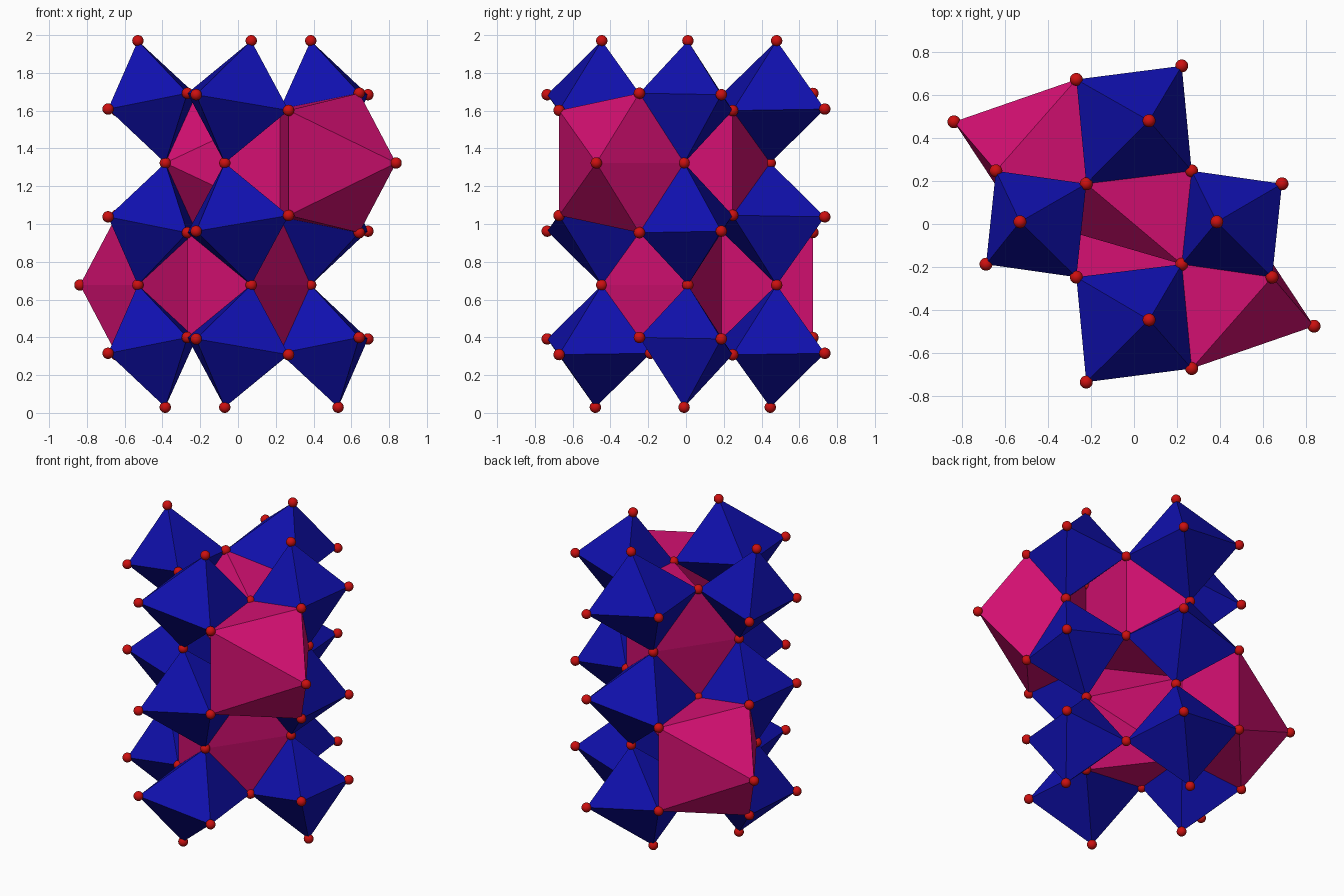
import bpy, bmesh
from mathutils import Vector

if "Cube" in bpy.data.objects:
    bpy.data.objects.remove(bpy.data.objects["Cube"], do_unlink=True)


def material(name, rgb, rough=0.6):
    m = bpy.data.materials.new(name)
    m.use_nodes = True
    m.diffuse_color = (*rgb, 1)
    bsdf = m.node_tree.nodes["Principled BSDF"]
    bsdf.inputs["Base Color"].default_value = (*rgb, 1)
    bsdf.inputs["Roughness"].default_value = rough
    return m


blue = material("deep blue", (0.005, 0.005, 0.42))
pink = material("magenta pink", (0.65, 0.005, 0.165))
red = material("ball red", (0.61, 0.005, 0.005))

RADIUS = 0.03
LEVELS = [0.03, 0.677, 1.323, 1.97]          # heights of the shared tips

# Ring corners: x, y and tilt; the other half follows by turning about the axis
RING = {"L": (-0.268, -0.247, 0.046), "M": (0.222, -0.187, -0.038),
        "N": (0.642, -0.247, 0.046), "K": (-0.688, -0.187, -0.038),
        "P": (-0.222, -0.735, 0.038), "Q": (0.268, -0.672, -0.045)}
for a, b in zip("LMNKPQ", "GFEHCB"):
    x, y, t = RING[a]
    RING[b] = (-x, -y, -t)

# Octahedron stacks: four ring corners and the tip position on odd levels
STACKS = {"front": ("LMQP", (0.07, -0.446)), "back": ("BCGF", (0.07, 0.48)),
          "left": ("GHNM", (0.385, 0.01)), "right": ("EFLK", (-0.53, 0.01))}
OPPOSITE = {"front": "back", "back": "front", "left": "right", "right": "left"}


def ring(key, layer):
    """Ring corner; the tilt flips in the middle layer."""
    x, y, t = RING[key]
    mid = (LEVELS[layer] + LEVELS[layer + 1]) / 2
    return Vector((x, y, mid + (-t if layer == 1 else t)))


def tip(stack, level):
    """Tip shared by stacked octahedra; even levels lean the other way."""
    if level % 2:
        x, y = STACKS[stack][1]
    else:
        x, y = (-c for c in STACKS[OPPOSITE[stack]][1])
    return Vector((x, y, LEVELS[level]))


def hull(name, points, mat):
    """Closed flat-faced solid around the given corners."""
    bm = bmesh.new()
    for p in points:
        bm.verts.new(p)
    bmesh.ops.convex_hull(bm, input=bm.verts[:])
    bmesh.ops.recalc_face_normals(bm, faces=bm.faces[:])
    me = bpy.data.meshes.new(name)
    bm.to_mesh(me)
    bm.free()
    me.materials.append(mat)
    ob = bpy.data.objects.new(name, me)
    bpy.context.collection.objects.link(ob)
    return ob


# Blue octahedra: four stacks of three
for stack, (keys, _) in STACKS.items():
    for layer in range(3):
        pts = [ring(k, layer) for k in keys]
        pts += [tip(stack, layer), tip(stack, layer + 1)]
        hull(f"{stack}_octahedron_{layer + 1}", pts, blue)

# Pink eight-cornered solids: two outer, two in the central channel
OUTER_HIGH = Vector((0.837, -0.475, LEVELS[2]))
OUTER_LOW = Vector((-0.837, 0.475, LEVELS[1]))
FILLERS = {"outer_filler_high": ("MNQ", 2, [OUTER_HIGH, tip("left", 2)]),
           "central_filler_high": ("FGM", 2, [tip("right", 2), tip("back", 2)]),
           "outer_filler_low": ("FEB", 1, [OUTER_LOW, tip("right", 1)]),
           "central_filler_low": ("MLF", 1, [tip("left", 1), tip("front", 1)])}
for name, (keys, level, tips) in FILLERS.items():
    pts = [ring(k, layer) for k in keys for layer in (level - 1, level)]
    hull(name, pts + tips, pink)

# Red balls on every corner, sharing one smooth mesh
bm = bmesh.new()
bmesh.ops.create_uvsphere(bm, u_segments=24, v_segments=14, radius=RADIUS)
for f in bm.faces:
    f.smooth = True
ball = bpy.data.meshes.new("corner_ball")
bm.to_mesh(ball)
bm.free()
ball.materials.append(red)

corners = [ring(k, layer) for k in RING for layer in range(3)]
corners += [tip(s, level) for s in STACKS for level in range(4)]
corners += [OUTER_HIGH, OUTER_LOW]
for i, p in enumerate(corners):
    ob = bpy.data.objects.new(f"corner_ball_{i + 1}", ball)
    ob.location = p
    bpy.context.collection.objects.link(ob)
